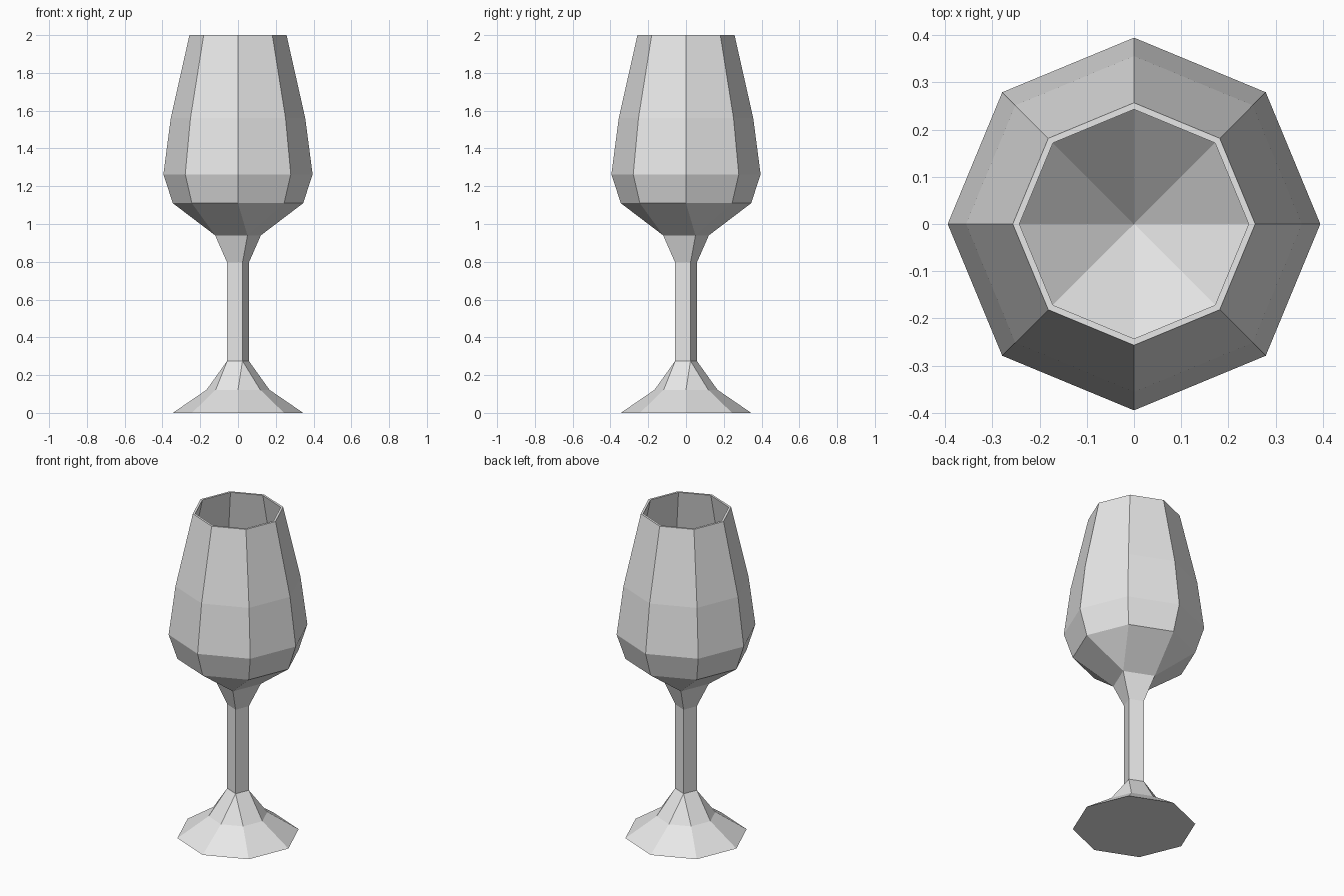
import bpy, bmesh
from math import cos, sin, tau

cube = bpy.data.objects.get("Cube")
if cube:
    bpy.data.objects.remove(cube)

glass = bpy.data.materials.new("light_grey")
glass.use_nodes = True
grey = (0.8, 0.8, 0.8, 1)
glass.diffuse_color = grey
glass.node_tree.nodes["Principled BSDF"].inputs["Base Color"].default_value = grey


def bridge(bm, a, b):
    """Join two rings of 8, 4 or 1 points."""
    n, m = len(a), len(b)
    if n == m:
        for i in range(n):
            j = (i + 1) % n
            bm.faces.new((a[i], a[j], b[j], b[i]))
    elif m == 1:
        for i in range(n):
            bm.faces.new((a[i], a[(i + 1) % n], b[0]))
    else:
        # each square corner takes one octagon edge, each square side the next
        square, octagon = (a, b) if n < m else (b, a)
        for k in range(4):
            s0, s1 = square[k], square[(k + 1) % 4]
            o0, o1, o2 = (octagon[(2 * k + d) % 8] for d in range(3))
            for face in ((s0, o1, o0), (s0, s1, o2, o1)):
                bm.faces.new(face if n < m else face[::-1])


def loft(name, rings, cap_bottom=False):
    """Flat-shaded part from (sides, radius, height) rings."""
    bm = bmesh.new()
    loops = []
    for sides, radius, z in rings:
        turn = tau / 16 if sides == 4 else 0
        loops.append([bm.verts.new((radius * cos(tau * i / sides + turn),
                                    radius * sin(tau * i / sides + turn), z))
                      for i in range(sides)])
    for a, b in zip(loops, loops[1:]):
        bridge(bm, a, b)
    if cap_bottom:
        bm.faces.new(loops[0][::-1])
    mesh = bpy.data.meshes.new(name)
    bm.to_mesh(mesh)
    bm.free()
    mesh.materials.append(glass)
    obj = bpy.data.objects.new(name, mesh)
    bpy.context.collection.objects.link(obj)
    return obj


stem_bottom = (4, 0.062, 0.275)
neck = (4, 0.131, 0.94)

# Octagonal foot narrowing to the square stem
loft("foot", [(8, 0.345, 0), (8, 0.167, 0.122), stem_bottom], cap_bottom=True)

# Square stem flaring under the bowl
loft("stem", [stem_bottom, (4, 0.062, 0.795), neck])

# Bowl: outside going up, thin rim, inside going down to a point
loft("bowl", [neck,
              (8, 0.345, 1.11), (8, 0.395, 1.263), (8, 0.356, 1.56), (8, 0.257, 2),
              (8, 0.243, 2), (8, 0.343, 1.56), (8, 0.381, 1.268), (1, 0, 0.92)])
